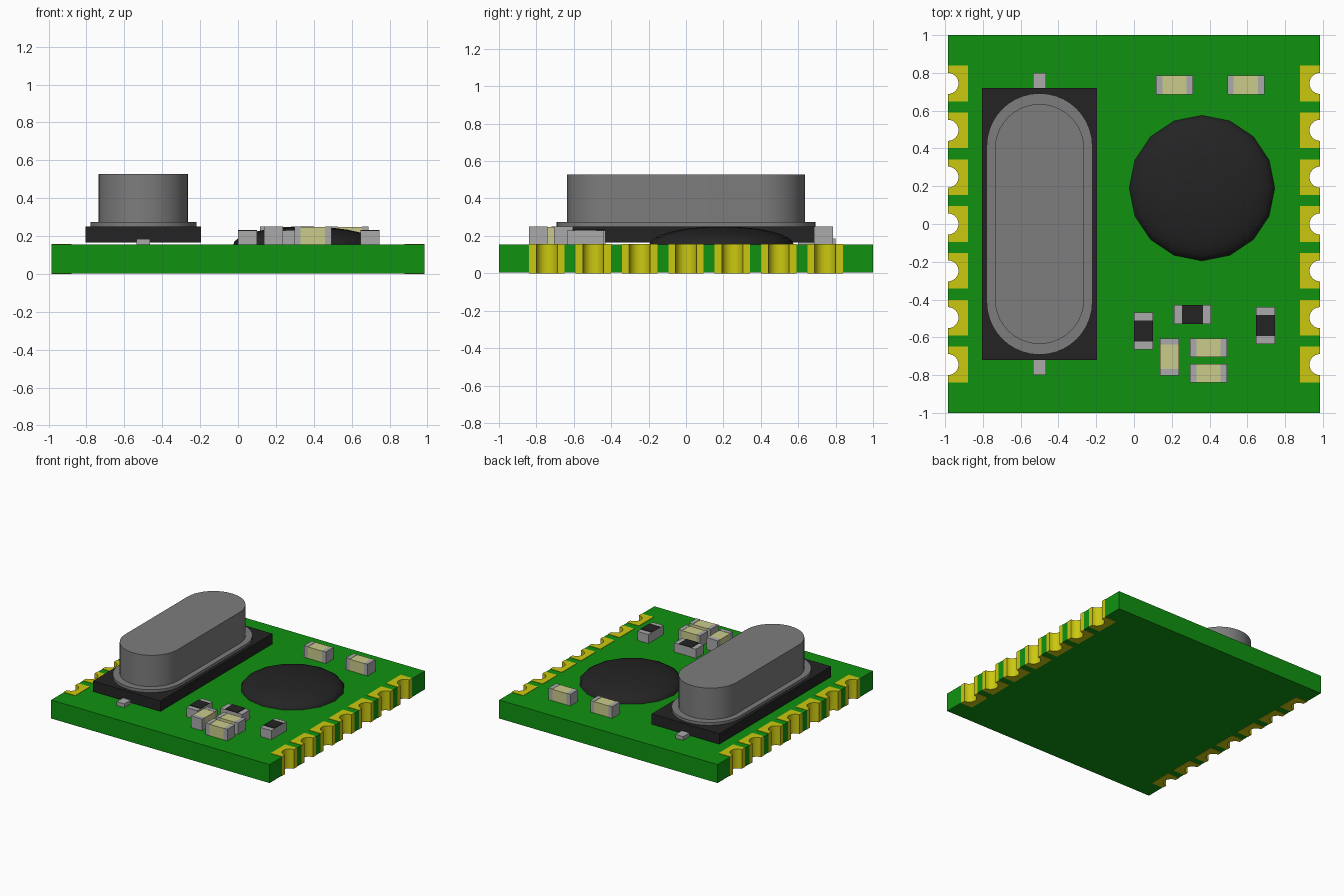
import bpy, bmesh, math
from mathutils import Vector

cube = bpy.data.objects.get("Cube")
if cube:
    bpy.data.objects.remove(cube, do_unlink=True)


def material(name, rgb, rough=0.6):
    m = bpy.data.materials.new(name)
    m.use_nodes = True
    m.diffuse_color = (*rgb, 1)
    bsdf = m.node_tree.nodes["Principled BSDF"]
    bsdf.inputs["Base Color"].default_value = (*rgb, 1)
    bsdf.inputs["Roughness"].default_value = rough
    return m


GREEN = material("board green", (0.005, 0.29, 0.005))
GOLD = material("contact gold", (0.60, 0.58, 0.005))
CAN = material("can grey", (0.205, 0.205, 0.205))
BLACK = material("plastic black", (0.017, 0.017, 0.017))
TIN = material("terminal grey", (0.40, 0.40, 0.40))
CREAM = material("ceramic cream", (0.60, 0.60, 0.26))


def finish(name, bm, mat, smooth=False):
    bmesh.ops.recalc_face_normals(bm, faces=bm.faces)
    me = bpy.data.meshes.new(name)
    bm.to_mesh(me)
    bm.free()
    me.materials.append(mat)
    ob = bpy.data.objects.new(name, me)
    bpy.context.collection.objects.link(ob)
    if smooth:
        bpy.ops.object.select_all(action='DESELECT')
        ob.select_set(True)
        bpy.context.view_layer.objects.active = ob
        bpy.ops.object.shade_smooth_by_angle(angle=math.radians(35))
    return ob


def prism(name, outlines, z0, z1, mat, smooth=False):
    """Extrude one or more closed xy outlines from z0 to z1."""
    bm = bmesh.new()
    for pts in outlines:
        face = bm.faces.new([bm.verts.new((x, y, z0)) for x, y in pts])
        top = bmesh.ops.extrude_face_region(bm, geom=[face])["geom"]
        bmesh.ops.translate(bm, vec=(0, 0, z1 - z0),
                            verts=[v for v in top if isinstance(v, bmesh.types.BMVert)])
    return finish(name, bm, mat, smooth)


def rect(x0, x1, y0, y1):
    return [(x0, y0), (x1, y0), (x1, y1), (x0, y1)]


def stadium(cx, half_length, r, steps=20):
    """Slot outline with round ends, long in y."""
    pts = []
    for start, side in ((0, 1), (math.pi, -1)):
        for i in range(steps + 1):
            a = start + math.pi * i / steps
            pts.append((cx + r * math.cos(a), side * (half_length - r) + r * math.sin(a)))
    return pts


# Board with a slot for each edge contact
BX, PAD_IN, PAD_H, NOTCH = 0.985, 0.88, 0.0945, 0.056
pad_ys = [0.248 * i for i in range(-3, 4)]
right_edge = [(BX, -1)]
for y in pad_ys:
    right_edge += [(BX, y - PAD_H), (PAD_IN, y - PAD_H), (PAD_IN, y + PAD_H), (BX, y + PAD_H)]
right_edge.append((BX, 1))
left_edge = [(-x, y) for x, y in reversed(right_edge)]
prism("circuit_board", [right_edge + left_edge], 0.003, 0.154, GREEN)


# Half-hole contacts along both sides
def contact(y, side):
    arc = [math.pi / 2 + math.pi * i / 12 for i in range(13)]
    pts = [(BX, y + PAD_H), (PAD_IN, y + PAD_H), (PAD_IN, y - PAD_H), (BX, y - PAD_H)]
    pts += [(BX + NOTCH * math.cos(a), y + NOTCH * math.sin(a)) for a in reversed(arc)]
    return [(side * x, py) for x, py in pts]


for name, side in (("left_contacts", 1), ("right_contacts", -1)):
    prism(name, [contact(y, side) for y in pad_ys], 0.0, 0.157, GOLD, True)

# Crystal: base, leads, flange and can
prism("crystal_base", [rect(-0.805, -0.195, -0.72, 0.72)], 0.165, 0.25, BLACK)
prism("crystal_leads", [rect(-0.535, -0.465, 0.60, 0.80),
                        rect(-0.535, -0.465, -0.80, -0.60)], 0.154, 0.185, TIN)
prism("crystal_flange", [stadium(-0.5, 0.692, 0.28)], 0.25, 0.273, CAN, True)
prism("crystal_can", [stadium(-0.5, 0.635, 0.236)], 0.273, 0.528, CAN, True)

# Sealed chip: sixteen-sided shallow dome
bm = bmesh.new()
bmesh.ops.create_uvsphere(bm, u_segments=16, v_segments=16, radius=1)
bmesh.ops.bisect_plane(bm, geom=bm.verts[:] + bm.edges[:] + bm.faces[:], dist=1e-4,
                       plane_co=(0, 0, 0), plane_no=(0, 0, -1), clear_outer=True)
bmesh.ops.scale(bm, vec=(0.385, 0.385, 0.096), verts=bm.verts)
bmesh.ops.translate(bm, vec=(0.36, 0.19, 0.154), verts=bm.verts)
finish("chip_dome", bm, BLACK, True)


# Small parts, 0.196 long and 0.10 wide
def span(cx, cy, upright, a, b):
    """Rectangle from a to b along the part's length, full width across."""
    if upright:
        return rect(cx - 0.05, cx + 0.05, cy + a, cy + b)
    return rect(cx + a, cx + b, cy - 0.05, cy + 0.05)


capacitors = [(0.215, 0.735, False), (0.592, 0.735, False), (0.188, -0.703, True),
              (0.395, -0.655, False), (0.395, -0.79, False)]
for i, (x, y, up) in enumerate(capacitors, 1):
    prism(f"capacitor_{i}_body", [span(x, y, up, -0.064, 0.064)], 0.154, 0.247, CREAM)
    prism(f"capacitor_{i}_ends", [span(x, y, up, -0.098, -0.064),
                                  span(x, y, up, 0.064, 0.098)], 0.154, 0.249, TIN)

resistors = [(0.05, -0.567, True), (0.31, -0.48, False), (0.697, -0.538, True)]
for i, (x, y, up) in enumerate(resistors, 1):
    prism(f"resistor_{i}_body", [span(x, y, up, -0.098, 0.098)], 0.154, 0.228, TIN)
    prism(f"resistor_{i}_top", [span(x, y, up, -0.056, 0.056)], 0.228, 0.233, BLACK)
